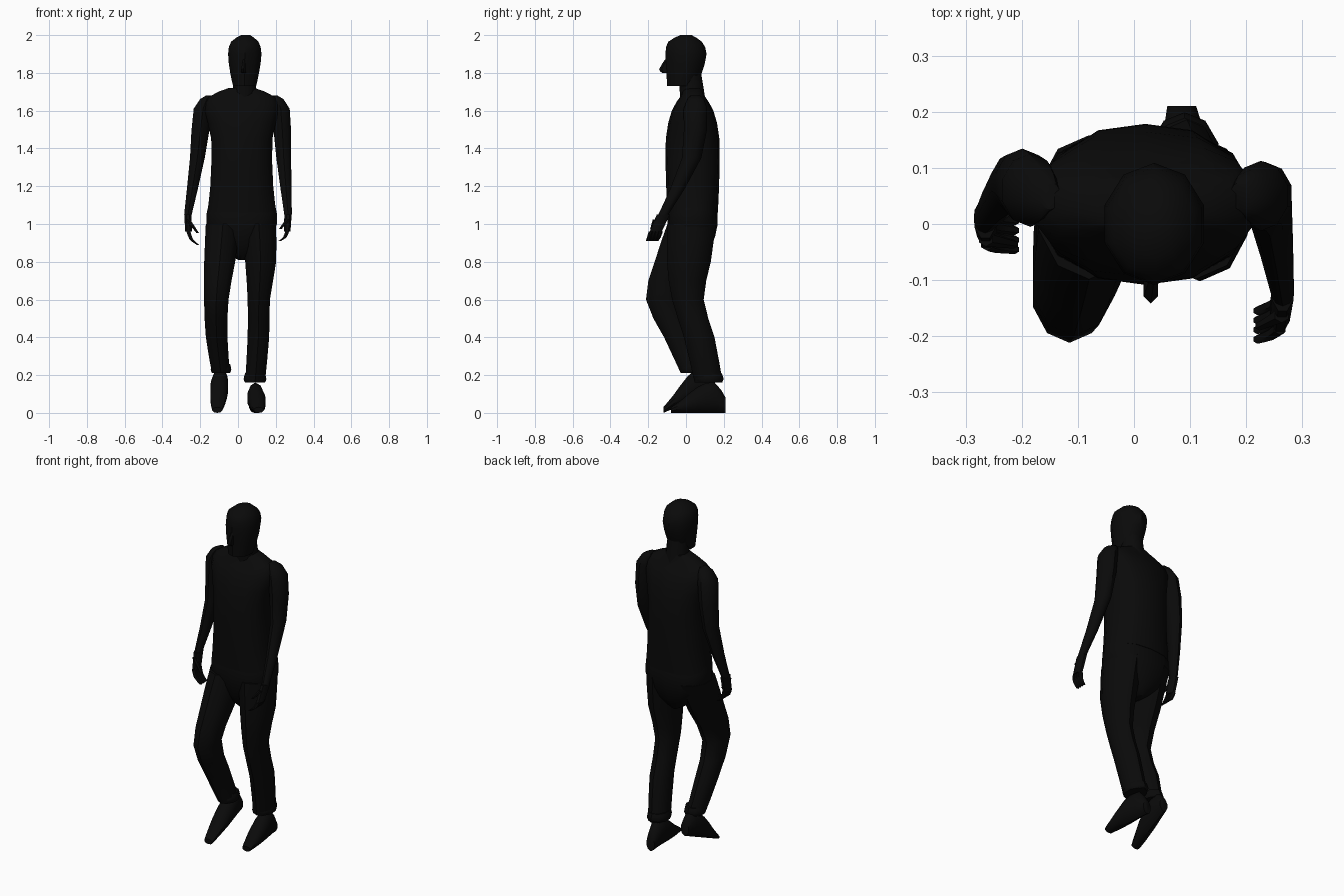
import bpy, bmesh, math
from mathutils import Vector

default_cube = bpy.data.objects.get("Cube")
if default_cube:
    bpy.data.objects.remove(default_cube)

black = bpy.data.materials.new("matte_black")
black.use_nodes = True
black.diffuse_color = (.003, .003, .003, 1)
shader = black.node_tree.nodes["Principled BSDF"]
shader.inputs["Base Color"].default_value = black.diffuse_color
shader.inputs["Roughness"].default_value = .9


def add_midpoints(sections):
    """Insert a smoothly curved section halfway between each pair."""
    points = [Vector(section) for section in sections]
    last = len(points) - 1
    result = []
    for i in range(last):
        before, start = points[max(i - 1, 0)], points[i]
        end, after = points[i + 1], points[min(i + 2, last)]
        middle = (start + end) / 2 + (start + end - before - after) / 16
        result += [start, middle]
    return result + [points[last]]


def loft(name, sections, sides=10, upright=True, squareness=1):
    """Skin rings given as (x, y, z, half width, half depth)."""
    bm = bmesh.new()
    rings = []
    for x, y, z, width, depth in add_midpoints(sections):
        ring = []
        for i in range(sides):
            angle = math.tau * (i + .5) / sides
            c, s = math.cos(angle), math.sin(angle)
            u = width * math.copysign(abs(c) ** squareness, c)
            v = depth * math.copysign(abs(s) ** squareness, s)
            position = (x + u, y + v, z) if upright else (x + u, y, z + v)
            ring.append(bm.verts.new(position))
        rings.append(ring)
    for lower, upper in zip(rings, rings[1:]):
        for i in range(sides):
            j = (i + 1) % sides
            bm.faces.new((lower[i], lower[j], upper[j], upper[i]))
    bm.faces.new(rings[0])
    bm.faces.new(rings[-1])
    bmesh.ops.recalc_face_normals(bm, faces=bm.faces)
    mesh = bpy.data.meshes.new(name)
    bm.to_mesh(mesh)
    bm.free()
    mesh.materials.append(black)
    part = bpy.data.objects.new(name, mesh)
    bpy.context.collection.objects.link(part)
    bpy.ops.object.select_all(action="DESELECT")
    part.select_set(True)
    bpy.context.view_layer.objects.active = part
    bpy.ops.object.shade_smooth_by_angle(angle=math.radians(40))


def limb(name, joints, depth_ratio=1, sides=10):
    """Loft through (x, y, z, radius) joints, deeper than wide by the ratio."""
    sections = [(*joint, joint[-1] * depth_ratio) for joint in joints]
    loft(name, sections, sides)


def torso(name, profile):
    """Boxy upright loft from (z, half width, half depth) rows."""
    sections = [(.02, .035, *row) for row in profile]
    loft(name, sections, sides=14, squareness=.8)


def trouser_leg(name, joints):
    """Leg with a loose cuff around its lower end."""
    limb(name, joints, depth_ratio=1.35)
    x, y, z, radius = joints[-1]
    cuff = [(x, y, z + rise, radius * flare)
            for rise, flare in ((0, 1), (.02, 1.15), (.05, 1))]
    limb(name + "_cuff", cuff, depth_ratio=1.25)


def shoe(name, heel, toe, heel_lift):
    """Shoe from heel to toe, with its sole tilted by the heel lift."""
    sections = []
    for along, height in ((0, .08), (.2, .16), (.5, .14), (.8, .07), (1, .03)):
        x, y = Vector(heel).lerp(Vector(toe), along)
        sole = heel_lift * (1 - along)
        width = .027 + .022 * math.sin(math.pi * along)
        sections.append((x, y, sole + height / 2, width, height / 2))
    loft(name, sections, upright=False)


def hand(side, wrist, knuckles, curl):
    """Palm with four curled fingers and a thumb."""
    wrist, knuckles, curl = Vector(wrist), Vector(knuckles), Vector(curl)
    limb(side + "_palm", [(*wrist, .021), (*knuckles, .019)], 1.8, sides=8)
    for i, finger in enumerate(("index", "middle", "ring", "little")):
        root = knuckles + Vector((0, (i - 1.5) * .017, 0))
        bend = root + Vector((curl.x * .3, curl.y / 2, curl.z * .6))
        limb(f"{side}_{finger}_finger",
             [(*root, .012), (*bend, .011), (*(root + curl), .008)], sides=6)
    root = wrist.lerp(knuckles, .3) + Vector((0, -.03, 0))
    limb(side + "_thumb", [(*root, .014), (*(root + curl), .008)], sides=6)


# Head
limb("head", [(.035, -.025, 1.73, .064), (.035, -.01, 1.8, .08),
              (.036, 0, 1.9, .093), (.036, -.005, 1.965, .076),
              (.04, 0, 2, .025)], 1.17, sides=10)
limb("neck", [(.035, .035, 1.67, .066), (.035, .02, 1.8, .06)])
limb("nose", [(.03, -.1, 1.8, .014), (.03, -.115, 1.82, .015),
              (.035, -.09, 1.88, .008)], 1.8, sides=6)

# Torso, with the shirt hem hanging over the pelvis
torso("shirt", [(1.06, .187, .133), (1.2, .17, .14), (1.45, .165, .142),
                (1.6, .2, .11), (1.675, .175, .065), (1.72, .07, .05)])
torso("pelvis", [(.81, .02, .05), (.88, .12, .1), (1, .19, .133), (1.1, .18, .125)])

# Arms
limb("right_arm", [(-.15, .05, 1.68, .02), (-.185, .06, 1.61, .052),
                   (-.215, .075, 1.35, .041), (-.265, .01, 1.05, .021)], 1.25)
limb("left_arm", [(.19, .05, 1.68, .02), (.226, .05, 1.61, .05),
                  (.242, .03, 1.35, .041), (.265, -.12, 1.05, .021)], 1.25)
hand("right", (-.265, .01, 1.05), (-.262, -.01, .96), (.05, -.01, -.07))
hand("left", (.265, -.12, 1.05), (.26, -.16, .96), (-.04, -.02, -.05))

# Legs, with the right knee bent forward and the left leg trailing
trouser_leg("right_leg", [(-.08, .03, 1, .095), (-.097, -.05, .8, .086),
                          (-.115, -.12, .6, .068), (-.113, -.035, .4, .06),
                          (-.09, .04, .21, .05)])
trouser_leg("left_leg", [(.11, .03, 1, .095), (.12, .015, .8, .086),
                         (.11, .01, .6, .062), (.108, .07, .4, .06),
                         (.09, .12, .16, .055)])

# Shoes
shoe("right_shoe", heel=(-.09, .14), toe=(-.11, -.12), heel_lift=.11)
shoe("left_shoe", heel=(.085, .21), toe=(.11, -.08), heel_lift=0)
